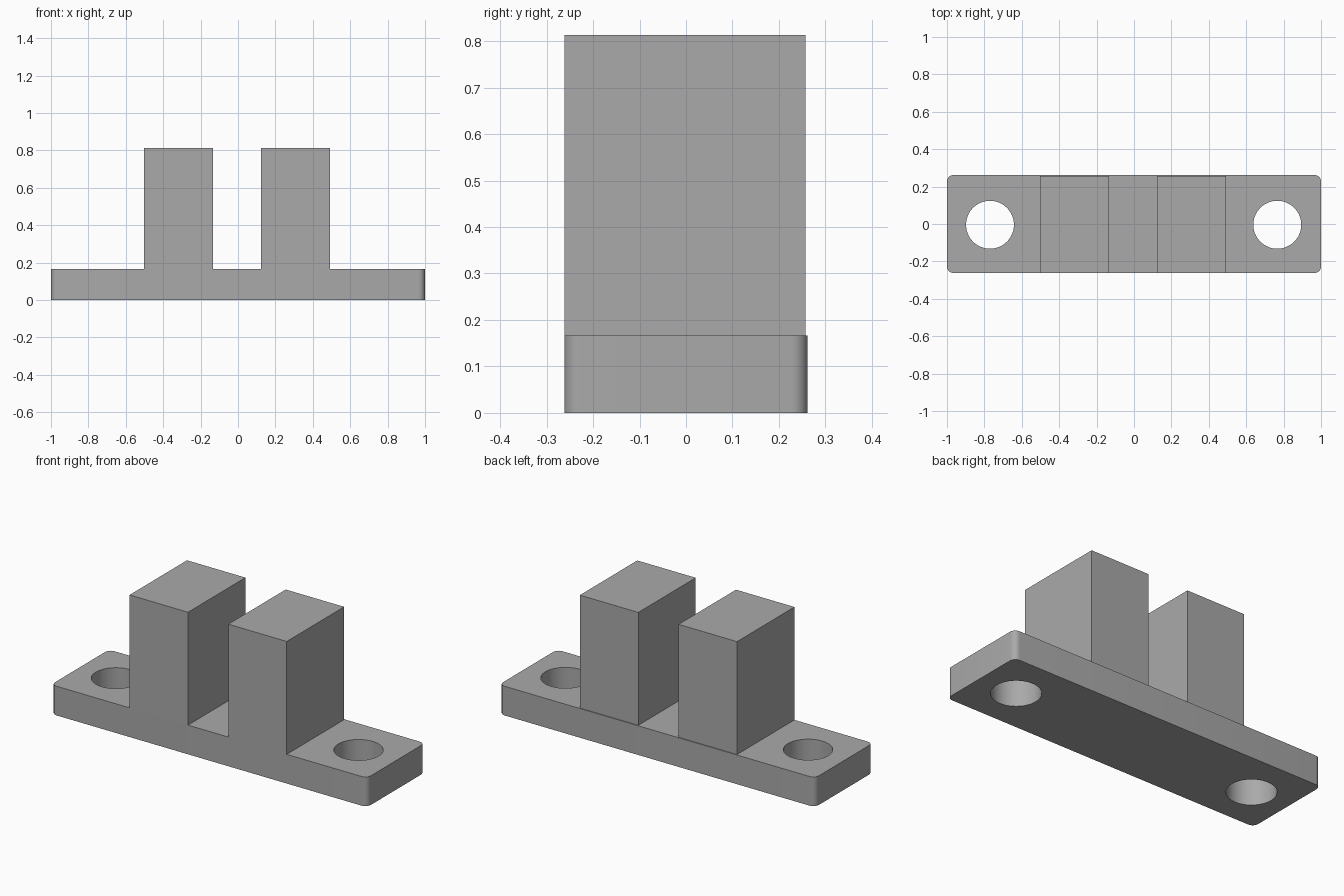
import bpy
import bmesh
from math import cos, sin, pi, radians
from mathutils import Matrix, Vector

cube = bpy.data.objects.get("Cube")
if cube:
    bpy.data.objects.remove(cube, do_unlink=True)

PLATE_X, PLATE_Y, PLATE_Z = 1.0, 0.262, 0.167
CORNER = 0.035
HOLE_R = 0.128
POST_TOP = 0.813

grey = bpy.data.materials.new("plain grey")
grey.use_nodes = True
colour = (0.4, 0.4, 0.4, 1)
grey.diffuse_color = colour
grey.node_tree.nodes["Principled BSDF"].inputs["Base Color"].default_value = colour


def arc(cx, cy, r, start, sweep, steps):
    return [(cx + r * cos(start + sweep * i / steps),
             cy + r * sin(start + sweep * i / steps)) for i in range(steps + 1)]


def add_loop(curve, points):
    spline = curve.splines.new("POLY")
    spline.points.add(len(points) - 1)
    for p, (x, y) in zip(spline.points, points):
        p.co = (x, y, 0, 1)
    spline.use_cyclic_u = True


# Base plate: rounded rectangle with two through holes
curve = bpy.data.curves.new("base_plate_profile", "CURVE")
curve.dimensions = "2D"
curve.fill_mode = "BOTH"
curve.extrude = PLATE_Z / 2
outline = []
for i, (sx, sy) in enumerate([(1, 1), (-1, 1), (-1, -1), (1, -1)]):
    outline += arc(sx * (PLATE_X - CORNER), sy * (PLATE_Y - CORNER),
                   CORNER, i * pi / 2, pi / 2, 8)
add_loop(curve, outline)
for x in (-0.77, 0.766):
    add_loop(curve, arc(x, -0.004, HOLE_R, 0, 2 * pi, 64)[:-1])

profile = bpy.data.objects.new("base_plate_profile", curve)
bpy.context.collection.objects.link(profile)
bpy.context.view_layer.update()
mesh = bpy.data.meshes.new_from_object(
    profile.evaluated_get(bpy.context.evaluated_depsgraph_get()))
bpy.data.objects.remove(profile, do_unlink=True)

bm = bmesh.new()
bm.from_mesh(mesh)
bmesh.ops.remove_doubles(bm, verts=bm.verts, dist=0.0001)
bmesh.ops.translate(bm, verts=bm.verts, vec=(0, 0, PLATE_Z / 2))
bmesh.ops.recalc_face_normals(bm, faces=bm.faces)
bm.to_mesh(mesh)
bm.free()
mesh.materials.clear()
mesh.materials.append(grey)
plate = bpy.data.objects.new("base_plate", mesh)
bpy.context.collection.objects.link(plate)
bpy.ops.object.select_all(action="DESELECT")
plate.select_set(True)
bpy.context.view_layer.objects.active = plate
bpy.ops.object.shade_smooth_by_angle(angle=radians(30))


# Upright blocks: flush with the front, just short of the back edge
def block(name, low, high):
    low, high = Vector(low), Vector(high)
    bm = bmesh.new()
    bmesh.ops.create_cube(bm, size=1, matrix=Matrix.Translation((low + high) / 2)
                          @ Matrix.Diagonal((high - low).to_4d()))
    mesh = bpy.data.meshes.new(name)
    bm.to_mesh(mesh)
    bm.free()
    mesh.materials.append(grey)
    bpy.context.collection.objects.link(bpy.data.objects.new(name, mesh))


for name, x in (("right_post", -0.503), ("left_post", 0.122)):
    block(name, (x, -PLATE_Y, PLATE_Z), (x + 0.37, 0.257, POST_TOP))
